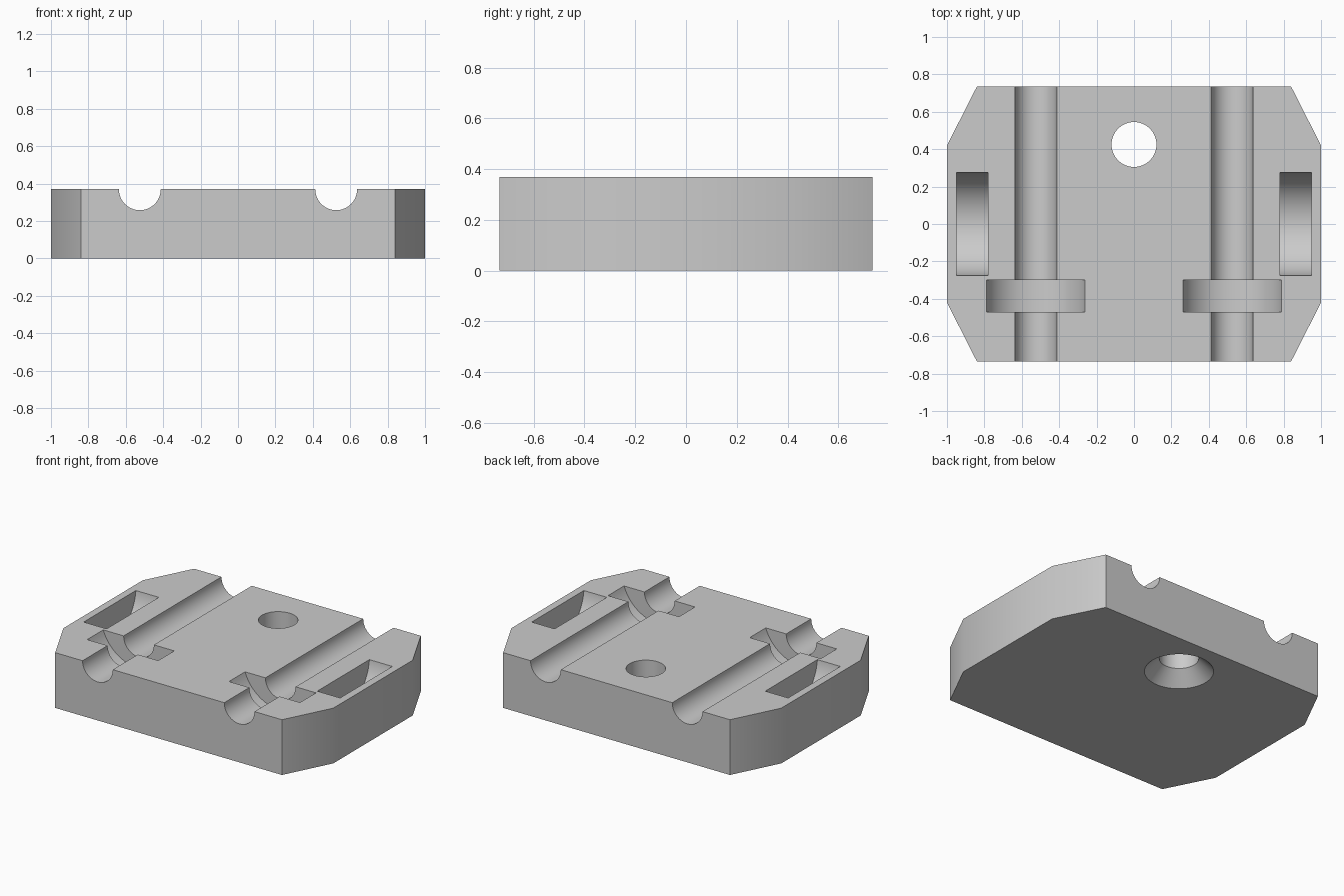
import bpy, bmesh, math
from mathutils import Matrix

HALF_Y, HEIGHT = 0.735, 0.37

if "Cube" in bpy.data.objects:
    bpy.data.objects.remove(bpy.data.objects["Cube"], do_unlink=True)

grey = bpy.data.materials.new("plain_grey")
grey.use_nodes = True
grey.diffuse_color = (0.6, 0.6, 0.6, 1)
grey.node_tree.nodes["Principled BSDF"].inputs["Base Color"].default_value = (0.6, 0.6, 0.6, 1)


def add_object(name, bm):
    bmesh.ops.recalc_face_normals(bm, faces=bm.faces)
    mesh = bpy.data.meshes.new(name)
    bm.to_mesh(mesh)
    bm.free()
    mesh.materials.append(grey)
    obj = bpy.data.objects.new(name, mesh)
    bpy.context.collection.objects.link(obj)
    return obj


def cutter(name, centre, axis, r1, r2, length):
    """Round cutter along an axis, r1 at its low end and r2 at its high end."""
    bm = bmesh.new()
    turn = {"x": Matrix.Rotation(math.pi / 2, 4, "Y"),
            "y": Matrix.Rotation(math.pi / 2, 4, "X"),
            "z": Matrix.Identity(4)}[axis]
    bmesh.ops.create_cone(bm, cap_ends=True, segments=96, radius1=r1, radius2=r2,
                          depth=length, matrix=Matrix.Translation(centre) @ turn)
    obj = add_object(name, bm)
    obj.hide_render = True
    return obj


# Plate with four clipped corners
outline = [(-0.84, -HALF_Y), (0.84, -HALF_Y), (1, -0.42), (1, 0.42),
           (0.84, HALF_Y), (-0.84, HALF_Y), (-1, 0.42), (-1, -0.42)]
bm = bmesh.new()
base = bm.faces.new([bm.verts.new((x, y, 0)) for x, y in outline])
top = bmesh.ops.extrude_face_region(bm, geom=[base])
bmesh.ops.translate(bm, vec=(0, 0, HEIGHT),
                    verts=[g for g in top["geom"] if isinstance(g, bmesh.types.BMVert)])
plate = add_object("clamp_plate", bm)

cutters = []
for side, word in ((-1, "right"), (1, "left")):
    # Rod groove, strap slot across it, and curved side pocket
    cutters.append(cutter(word + "_rod_groove", (side * 0.525, 0, HEIGHT), "y", 0.112, 0.112, 2))
    cutters.append(cutter(word + "_strap_slot", (side * 0.525, -0.385, 0.46), "y", 0.278, 0.278, 0.17))
    cutters.append(cutter(word + "_side_pocket", (side * 0.865, 0, 0.4), "x", 0.278, 0.278, 0.17))

# Screw hole, countersunk from below
cutters.append(cutter("screw_hole", (0, 0.425, 0.25), "z", 0.12, 0.12, 0.5))
cutters.append(cutter("countersink", (0, 0.425, 0.02), "z", 0.26, 0.12, 0.14))

bpy.ops.object.select_all(action="DESELECT")
bpy.context.view_layer.objects.active = plate
plate.select_set(True)
for tool in cutters:
    mod = plate.modifiers.new(tool.name, "BOOLEAN")
    mod.operation = "DIFFERENCE"
    mod.solver = "EXACT"
    mod.object = tool
    bpy.ops.object.modifier_apply(modifier=mod.name)
for tool in cutters:
    bpy.data.objects.remove(tool, do_unlink=True)

bpy.ops.object.shade_smooth_by_angle(angle=math.radians(30))
